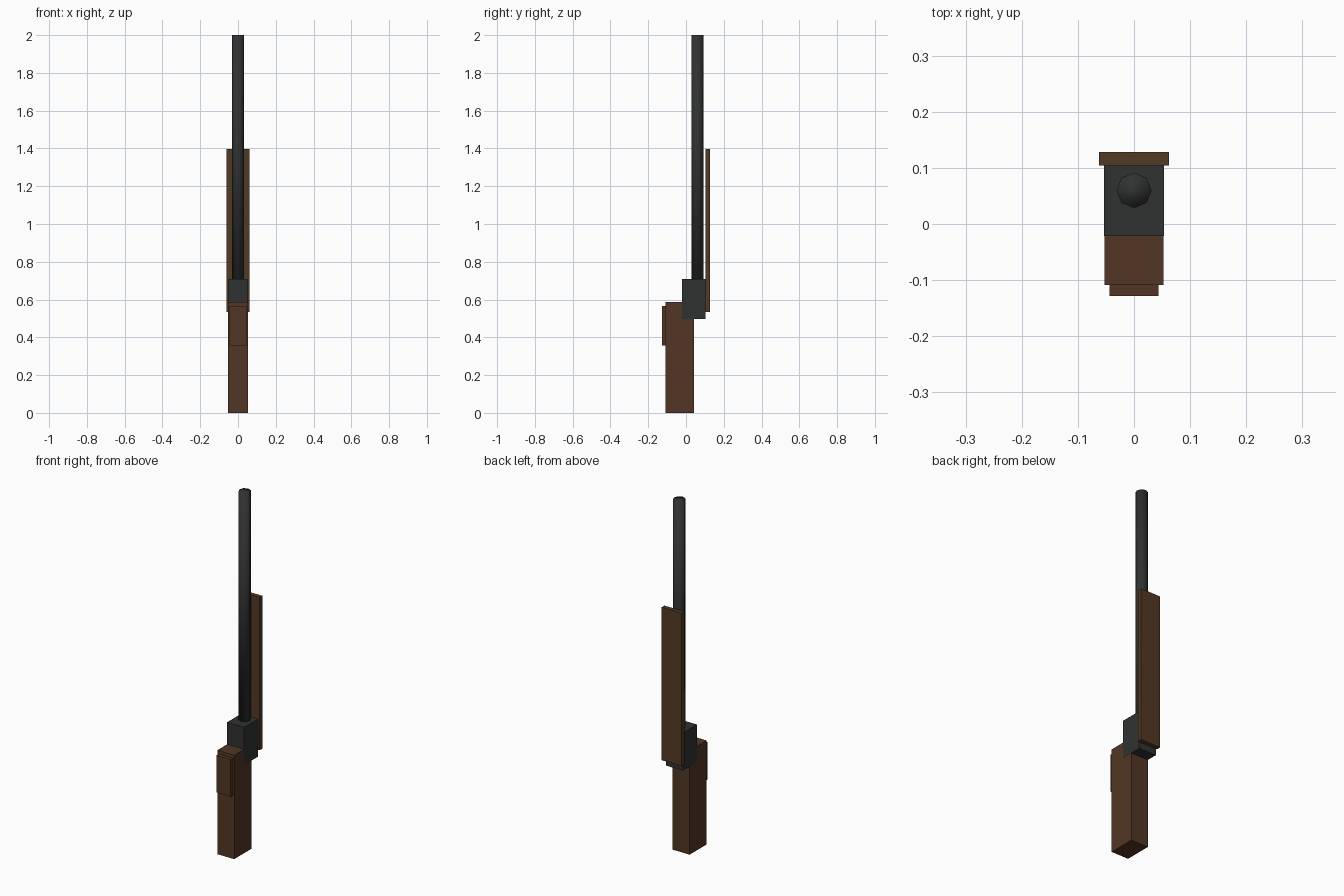
import bpy, bmesh
from mathutils import Matrix, Vector

if "Cube" in bpy.data.objects:
    bpy.data.objects.remove(bpy.data.objects["Cube"])


def material(name, color):
    m = bpy.data.materials.new(name)
    m.diffuse_color = (*color, 1)
    m.use_nodes = True
    m.node_tree.nodes["Principled BSDF"].inputs["Base Color"].default_value = m.diffuse_color
    return m


steel = material("dark_steel", (0.03, 0.031, 0.031))
walnut = material("walnut", (0.085, 0.037, 0.018))
oak = material("oak", (0.085, 0.042, 0.018))


def finish(bm, name, mat):
    me = bpy.data.meshes.new(name)
    bm.to_mesh(me)
    bm.free()
    me.materials.append(mat)
    ob = bpy.data.objects.new(name, me)
    bpy.context.collection.objects.link(ob)
    return ob


def box(name, half_x, y, z, mat):
    """Box symmetric in x, with (min, max) ranges for y and z."""
    bm = bmesh.new()
    bmesh.ops.create_cube(bm, size=1)
    bmesh.ops.scale(bm, vec=(2 * half_x, y[1] - y[0], z[1] - z[0]), verts=bm.verts)
    bmesh.ops.translate(bm, vec=Vector((0, sum(y) / 2, sum(z) / 2)), verts=bm.verts)
    return finish(bm, name, mat)


# Wooden stock and raised cheek plate
box("stock", 0.053, (-0.109, 0.043), (0, 0.586), walnut)
box("cheek_plate", 0.044, (-0.128, -0.109), (0.357, 0.567), walnut)

# Steel receiver
box("receiver", 0.0535, (-0.021, 0.104), (0.498, 0.71), steel)

# Wooden handguard
box("handguard", 0.062, (0.104, 0.128), (0.535, 1.398), oak)

# Eight-sided barrel, smooth shaded, seated in the receiver
z0, z1 = 0.7, 2.0
bm = bmesh.new()
bmesh.ops.create_cone(bm, cap_ends=True, segments=8, radius1=0.0315, radius2=0.0315,
                      depth=z1 - z0,
                      matrix=Matrix.Translation((0, 0.06, (z0 + z1) / 2)))
for f in bm.faces:
    f.smooth = True
finish(bm, "barrel", steel)
